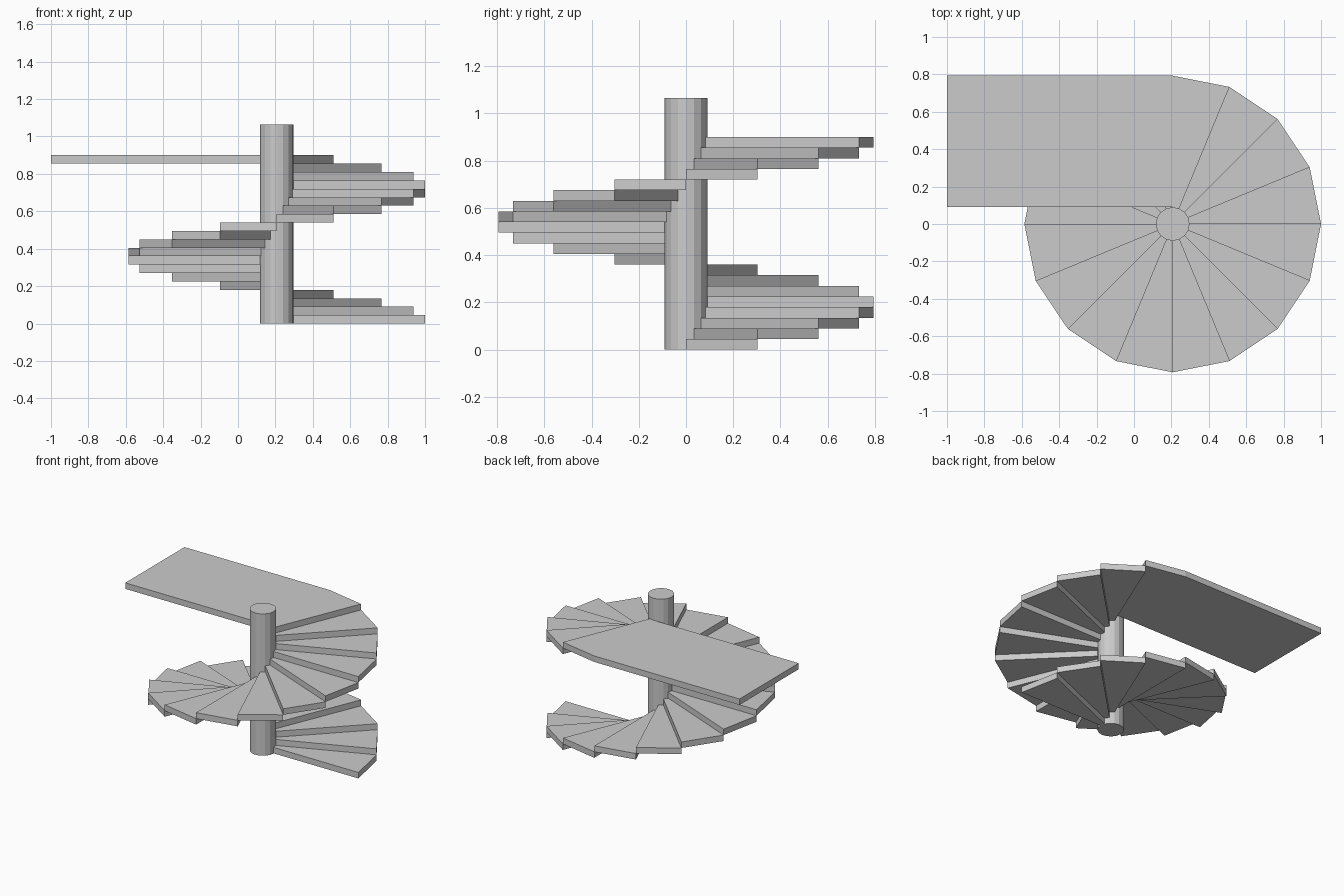
import bpy, bmesh
from math import cos, sin, radians

if "Cube" in bpy.data.objects:
    bpy.data.objects.remove(bpy.data.objects["Cube"])

CX = 0.207          # pole axis x
R_IN, R_OUT = 0.09, 0.793
RISE, TURN, STEPS = 0.045, radians(22.5), 19


def polar(r, a):
    return (CX + r * cos(a), r * sin(a))


def prism(name, outline, z0, z1):
    """Extrude a counter-clockwise outline from z0 to z1."""
    bm = bmesh.new()
    face = bm.faces.new([bm.verts.new((x, y, z0)) for x, y in outline])
    ext = bmesh.ops.extrude_face_region(bm, geom=[face], use_keep_orig=True)
    for v in ext["geom"]:
        if isinstance(v, bmesh.types.BMVert):
            v.co.z = z1
    bmesh.ops.recalc_face_normals(bm, faces=bm.faces[:])
    mesh = bpy.data.meshes.new(name)
    bm.to_mesh(mesh)
    bm.free()
    obj = bpy.data.objects.new(name, mesh)
    bpy.context.collection.objects.link(obj)
    return obj


# Central pole, 16 flat sides
prism("center_pole", [polar(R_IN, i * TURN) for i in range(16)], 0, 1.065)

# Wedge treads winding counter-clockwise
for i in range(STEPS):
    a, b = i * TURN, (i + 1) * TURN
    prism(f"tread_{i + 1:02d}",
          [polar(R_IN, a), polar(R_OUT, a), polar(R_OUT, b), polar(R_IN, b)],
          i * RISE, (i + 1) * RISE)

# Top landing: last wedge merged with a straight platform
a, b = STEPS * TURN, (STEPS + 1) * TURN
prism("landing",
      [polar(R_IN, a), polar(R_OUT, a), polar(R_OUT, b),
       (-1, R_OUT), (-1, R_IN), polar(R_IN, b)],
      STEPS * RISE, (STEPS + 1) * RISE)
